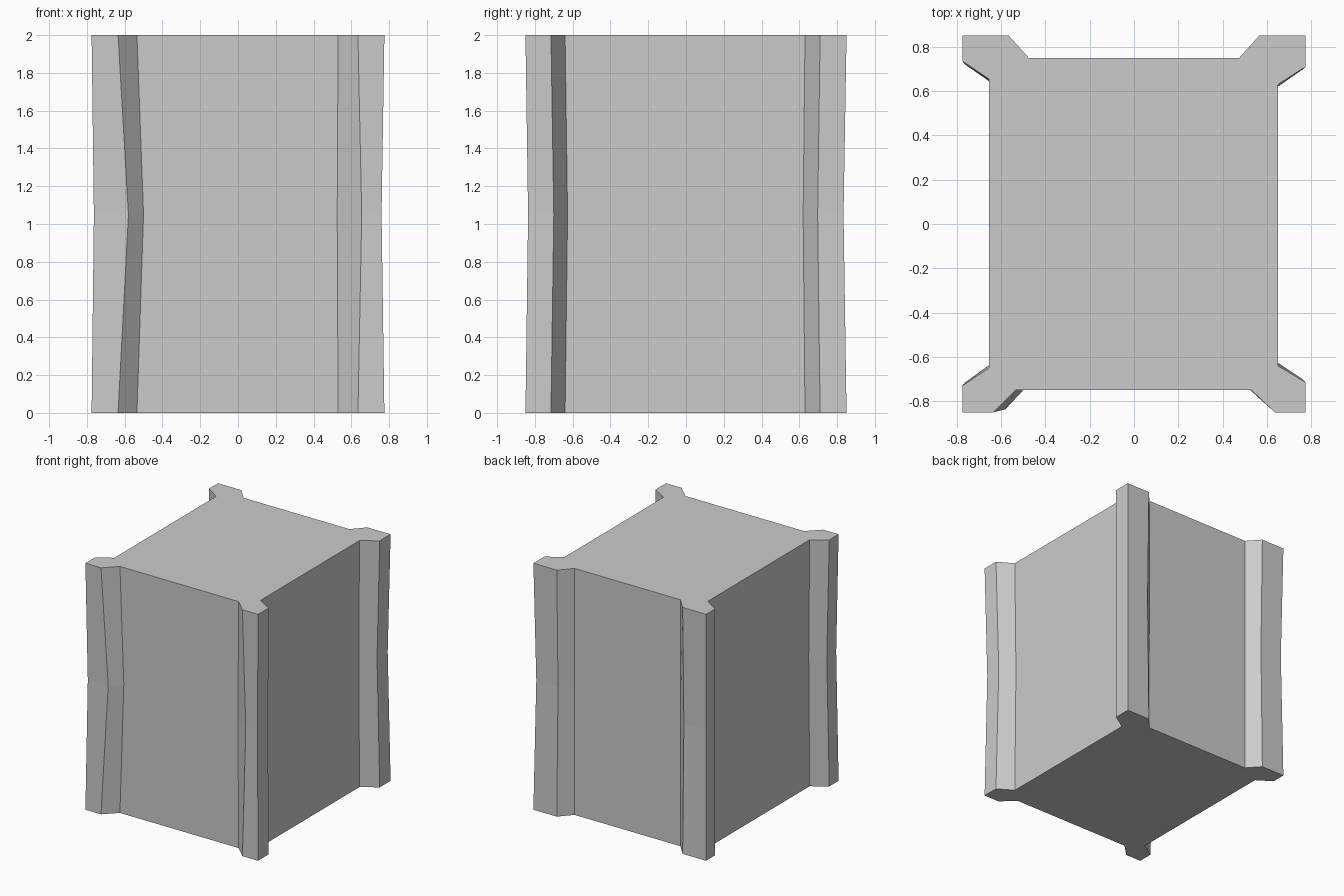
import bpy, bmesh

# Plan outline (counter-clockwise) at the two ends, and at the pinched waist
end = [(-.775, -.85), (-.635, -.85), (-.535, -.75),
       (.53, -.75), (.635, -.85), (.775, -.85),
       (.775, -.715), (.65, -.64), (.65, .63), (.775, .71),
       (.775, .85), (.565, .85), (.475, .75),
       (-.475, .75), (-.565, .85), (-.775, .85),
       (-.775, .735), (-.655, .655), (-.655, -.65), (-.775, -.73)]
waist = [(-.763, -.836), (-.58, -.836), (-.50, -.75),
         (.525, -.75), (.655, -.836), (.76, -.836),
         (.76, -.70), (.65, -.627), (.65, .62), (.76, .697),
         (.76, .834), (.565, .834), (.475, .75),
         (-.475, .75), (-.565, .834), (-.763, .834),
         (-.763, .72), (-.655, .645), (-.655, -.638), (-.763, -.715)]

# Block with four flared corner posts, lofted through the three levels
bm = bmesh.new()
rings = [[bm.verts.new((x, y, z)) for x, y in outline]
         for outline, z in ((end, 0), (waist, 1.05), (end, 2))]
n = len(end)
for lower, upper in zip(rings, rings[1:]):
    for i in range(n):
        j = (i + 1) % n
        bm.faces.new((lower[i], lower[j], upper[j], upper[i]))
bm.faces.new(rings[0][::-1])
bm.faces.new(rings[-1])

mesh = bpy.data.meshes.new("corner_post_block")
bm.to_mesh(mesh)
bm.free()
block = bpy.data.objects.new("corner_post_block", mesh)
bpy.context.collection.objects.link(block)
